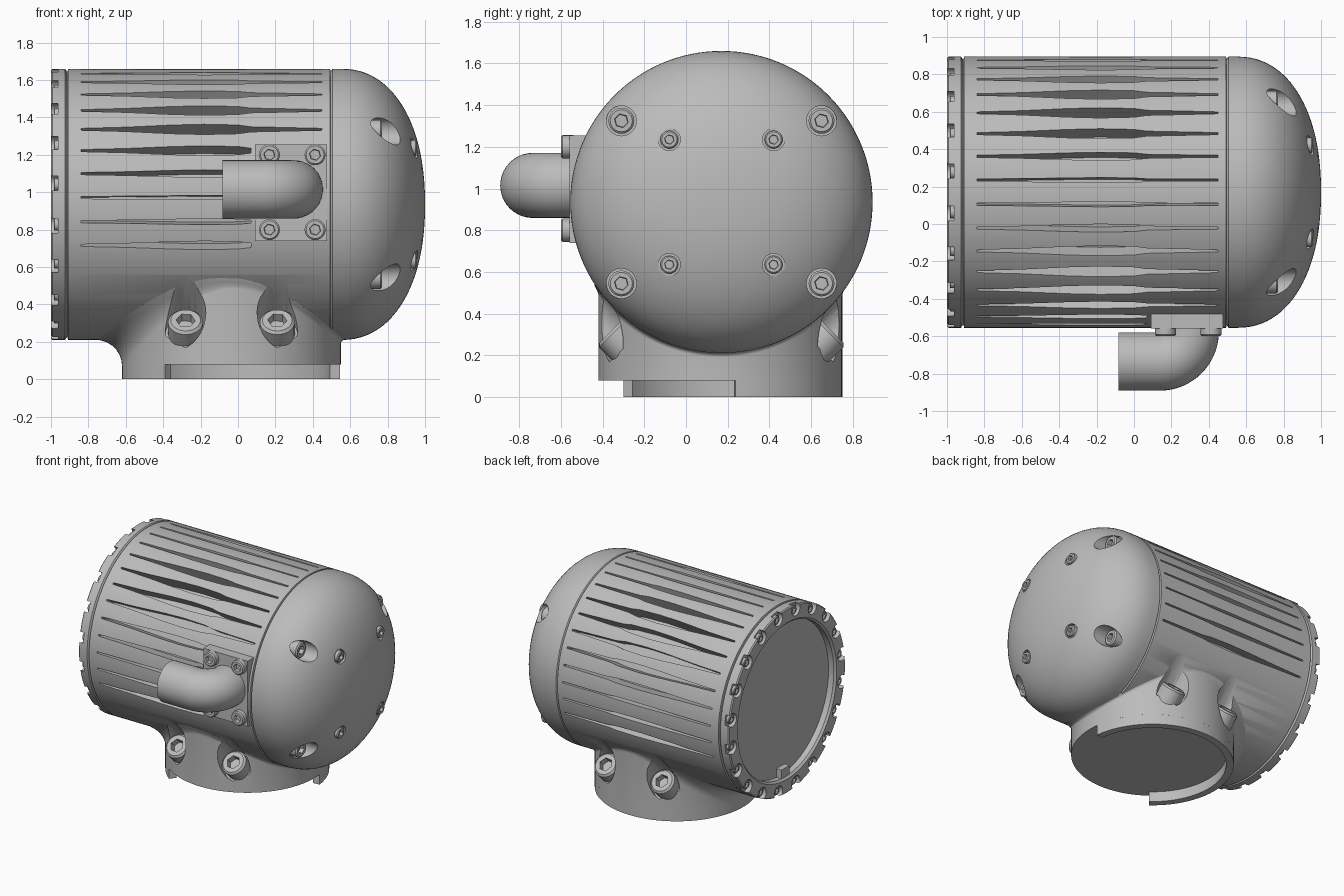
import bpy, bmesh, math
from math import sin, cos, pi, radians, sqrt
from mathutils import Vector

if "Cube" in bpy.data.objects:
    bpy.data.objects.remove(bpy.data.objects["Cube"])

grey = bpy.data.materials.new("cast grey metal")
grey.use_nodes = True
grey.diffuse_color = (0.5, 0.5, 0.5, 1)
grey.node_tree.nodes["Principled BSDF"].inputs["Base Color"].default_value = (0.5, 0.5, 0.5, 1)

CY, CZ, R = 0.17, 0.935, 0.725      # barrel axis and radius
NX, NY, NR = -0.035, 0.165, 0.585   # neck axis and radius
parts = []


def loft(name, solids):
    """Closed solids, each a list of rings with equal point counts."""
    bm = bmesh.new()
    for rings in solids:
        rows = [[bm.verts.new(p) for p in ring] for ring in rings]
        n = len(rows[0])
        for a, b in zip(rows, rows[1:]):
            for i in range(n):
                j = (i + 1) % n
                bm.faces.new((a[i], a[j], b[j], b[i]))
        bm.faces.new(rows[0])
        bm.faces.new(rows[-1])
    bmesh.ops.recalc_face_normals(bm, faces=bm.faces)
    mesh = bpy.data.meshes.new(name)
    bm.to_mesh(mesh)
    bm.free()
    obj = bpy.data.objects.new(name, mesh)
    bpy.context.scene.collection.objects.link(obj)
    mesh.materials.append(grey)
    parts.append(obj)
    return obj


def turned(profile, origin, axis, n=32):
    """Rings around an axis from (radius, distance, is_hex) points."""
    w = Vector(axis).normalized()
    u = w.orthogonal().normalized()
    v = w.cross(u)
    rings = []
    for r, d, *hexed in profile:
        ring = []
        for i in range(n):
            a = 2 * pi * i / n
            k = r * cos(pi / 6) / cos(a % (pi / 3) - pi / 6) if hexed else r
            ring.append(Vector(origin) + w * d + (u * cos(a) + v * sin(a)) * k)
        rings.append(ring)
    return rings


def screw(origin, axis, r, depth):
    return turned([(r, -depth), (r, -0.15 * r), (0.85 * r, 0), (0.55 * r, 0, True),
                   (0.5 * r, -0.5 * r, True)], origin, axis, 24)


def box(x0, x1, y0, y1, z0, z1):
    return [[(x0, y0, z), (x1, y0, z), (x1, y1, z), (x0, y1, z)] for z in (z0, z1)]


def cut(obj, solids):
    cutter = loft("cutter", solids)
    cutter.hide_render = True
    mod = obj.modifiers.new("cut", 'BOOLEAN')
    mod.operation, mod.solver, mod.object = 'DIFFERENCE', 'EXACT', cutter
    graph = bpy.context.evaluated_depsgraph_get()
    mesh = bpy.data.meshes.new_from_object(obj.evaluated_get(graph))
    obj.modifiers.clear()
    obj.data = mesh
    parts.remove(cutter)
    bpy.data.objects.remove(cutter)


X, AXIS = (1, 0, 0), (0, CY, CZ)

# Barrel
barrel = loft("barrel", [turned([(0.71, -0.925), (0.71, -0.912), (R, -0.908), (R, 0.492),
                                 (0.71, 0.496), (0.71, 0.51)], AXIS, X, 128)])

# Cooling slots, wider in the middle of each and towards the diagonals
slots = []
for side in (-1, 1):
    for k in range(11):
        deg = 90 + side * 10.25 * (k + 0.5)
        a = radians(deg)
        out, tan = Vector((0, -cos(a), sin(a))), Vector((0, sin(a), cos(a)))
        wide = 0.009 + 0.026 * abs(sin(2 * a))
        end = 0.08 if deg < 25 else 0.45
        shape = [(-0.84, 0.006), (-0.6, 0.3 * wide + 0.004), (-0.35, 0.85 * wide), (-0.18, wide),
                 (0.0, 0.85 * wide), (0.07, 0.5 * wide)]
        if end > 0.1:
            shape += [(0.2, 0.4 * wide), (end, 0.006)]
        loop = [(x, h) for x, h in shape] + [(x, -h) for x, h in reversed(shape)]
        slots.append([[Vector((x, CY, CZ)) + out * r + tan * h for x, h in loop]
                      for r in (0.62, 0.77)])
cut(barrel, slots)

# Neck, faired into the underside of the barrel
rows = []
for t in range(-1, 8):
    ring = []
    for i in range(96):
        a = 2 * pi * i / 96
        f = 0.02 + 0.12 * max(0, -cos(a)) ** 1.5
        b = max(t, 0) / 7 * pi / 2
        r = NR + f * (1 - cos(b))
        y = r * sin(a)
        top = CZ - sqrt(R * R - min(abs(y), 0.64) ** 2)
        z = 0.08 if t < 0 else top - f + f * sin(b)
        ring.append((NX + r * cos(a), NY + y, z + (0.004 if t == 7 else 0)))
    rows.append(ring)
rows.append([(NX + 0.44 * cos(2 * pi * i / 96), NY + 0.44 * sin(2 * pi * i / 96), 0.53)
             for i in range(96)])
neck = loft("neck", [rows])

# Locating lip around part of the neck's foot
lip = []
for i in range(49):
    a = radians(7 + 225.6 * i / 48)
    lip.append([(NX + r * cos(a), NY + r * sin(a), z)
                for r, z in ((0.53, 0), (NR, 0), (NR, 0.085), (0.53, 0.085))])
loft("neck_lip", [lip])

# Slanted clamp screws in pockets, front and back
pockets, screws = [], []
for side in (-1, 1):
    for x in (-0.28, 0.21):
        at, axis = (x, CY + side * 0.53, 0.315), (0, side, 1)
        pockets.append(turned([(0.108, -0.1), (0.108, 0.5)], at, axis))
        screws.append(screw(at, axis, 0.094, 0.13))
cut(neck, pockets)
cut(barrel, pockets)
loft("clamp_screws", screws)

# Domed cap with two sets of sunk screws
N = 2.2
curve = [(0.71, 0.495), (R, 0.505), (R, 0.55)]
for i in range(1, 24):
    t = pi / 2 * i / 23.3
    curve.append((R * cos(t) ** (2 / N), 0.55 + 0.45 * sin(t) ** (2 / N)))
curve.append((0.004, 1.0))
dome = loft("domed_cap", [turned(curve, AXIS, X, 128)])
pockets, screws = [], []
for sy in (-1, 1):
    for sz in (-1, 1):
        for dy, dz, r, floor, top in ((0.48, 0.39, 0.062, 0.70, 0.77),
                                      (0.25, 0.30, 0.043, 0.925, 0.955)):
            y, z = CY + sy * dy, CZ + sz * dz
            pockets.append(turned([(r + 0.01, floor), (r + 0.01, 1.1)], (0, y, z), X))
            screws.append(screw((top, y, z), X, r, top - floor + 0.01))
cut(dome, pockets)
loft("cap_screws", screws)

# End ring with recessed window, rim notches and screws
ring = loft("end_ring", [turned([(0.71, -0.915), (R, -0.925), (R, -0.992), (0.717, -1.0),
                                 (0.615, -1.0), (0.6, -0.985), (0.6, -0.94)], AXIS, X, 128)])
notches, screws = [], []
for i in range(20):
    a = radians(18 * i + 9)
    y, z = CY + 0.69 * cos(a), CZ + 0.69 * sin(a)
    notches.append(turned([(0.052, -0.962), (0.052, -1.1)], (0, y, z), X, 24))
    screws.append(screw((-0.985, y - 0.012 * cos(a), z - 0.012 * sin(a)), (-1, 0, 0), 0.034, 0.03))
cut(ring, notches)
loft("end_ring_screws", screws)
loft("window_tab", [box(-0.985, -0.93, CY - 0.05, CY + 0.05, CZ - 0.61, CZ - 0.53)])

# Cable inlet: pad, screws and elbow pipe
loft("inlet_pad", [box(0.09, 0.475, -0.558, -0.3, 0.74, 1.255)])
loft("inlet_screws", [screw((x, -0.6, z), (0, -1, 0), 0.056, 0.06)
                      for x in (0.168, 0.412) for z in (0.8, 1.2)])
BEND, PX, PY, PZ, PR = 0.16, 0.298, -0.735, 1.015, 0.156
path = [(PX, -0.5, 0)]
path += [(PX - BEND + BEND * cos(t), PY + BEND - BEND * sin(t), t)
         for t in (pi / 2 * i / 16 for i in range(17))]
path.append((-0.082, PY, pi / 2))
elbow = [[(x + PR * cos(a) * cos(t), y - PR * cos(a) * sin(t), PZ + PR * sin(a))
          for a in (2 * pi * i / 40 for i in range(40))] for x, y, t in path]
loft("inlet_elbow", [elbow])

# Smooth shading with sharp edges kept
bpy.ops.object.select_all(action='DESELECT')
for obj in parts:
    obj.select_set(True)
bpy.context.view_layer.objects.active = parts[0]
bpy.ops.object.shade_smooth_by_angle(angle=radians(30))
